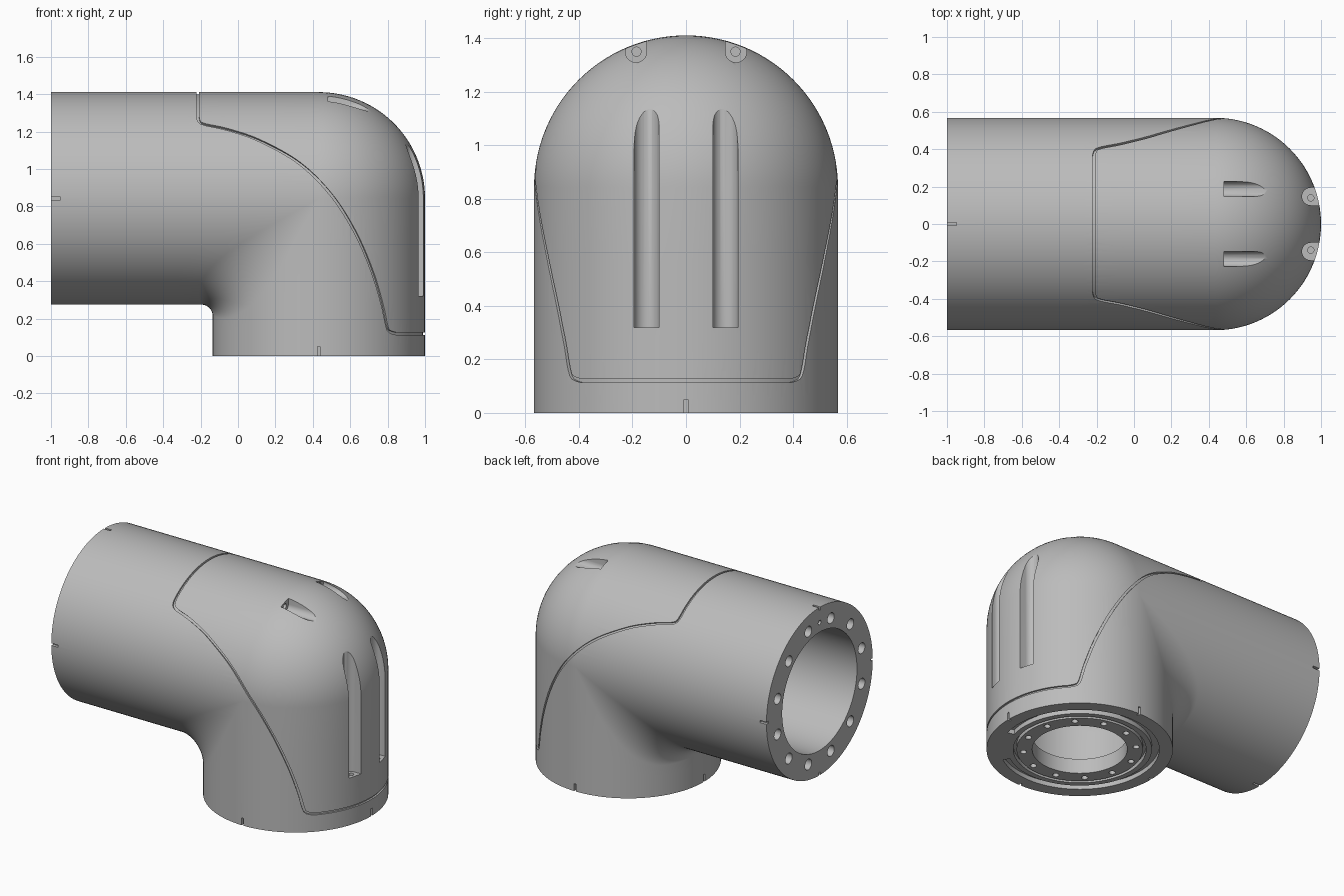
import bpy, bmesh
from math import sin, cos, pi, sqrt, acos, hypot, radians
from mathutils import Vector, Matrix

if "Cube" in bpy.data.objects:
    bpy.data.objects.remove(bpy.data.objects["Cube"])

R, CX, CZ = 0.568, 0.432, 0.843      # pipe radius and the point where both axes meet
X, Y, Z = Vector((1, 0, 0)), Vector((0, 1, 0)), Vector((0, 0, 1))

grey = bpy.data.materials.new("light_grey")
grey.use_nodes = True
grey.diffuse_color = (0.5, 0.5, 0.5, 1)
grey.node_tree.nodes["Principled BSDF"].inputs["Base Color"].default_value = (0.5, 0.5, 0.5, 1)


def make_object(name, bm):
    bmesh.ops.recalc_face_normals(bm, faces=bm.faces)
    mesh = bpy.data.meshes.new(name)
    bm.to_mesh(mesh)
    bm.free()
    mesh.materials.append(grey)
    obj = bpy.data.objects.new(name, mesh)
    bpy.context.collection.objects.link(obj)
    return obj


def loft(bm, rings, closed=False):
    """Skin a list of point rings, capping the ends unless closed."""
    rows = [[bm.verts.new(p) for p in ring] for ring in rings]
    n = len(rows[0])
    pairs = list(zip(rows, rows[1:])) + ([(rows[-1], rows[0])] if closed else [])
    for a, b in pairs:
        for i in range(n):
            j = (i + 1) % n
            bm.faces.new((a[i], a[j], b[j], b[i]))
    if not closed:
        bm.faces.new(rows[0])
        bm.faces.new(rows[-1])


def elbow_point(r, angle, t, fillet):
    """Point on the bend: ball-shaped outside, filleted inside."""
    c, s, phi = cos(angle), sin(angle), t * pi / 2
    if c >= 0:
        return Vector((r * c * sin(phi), r * s, r * c * cos(phi)))
    c = -c
    f = fillet + 0.45 * s * s
    centre = Vector((-(r + f) * c, (r + f) * s, -(r + f) * c))
    d = Vector((0, -s, c)) * cos(phi) + Vector((c, -s, 0)) * sin(phi)
    return centre + d.normalized() * f


def elbow(name, r, x_end, z_end, sides=112, bends=28):
    angles = [2 * pi * i / sides for i in range(sides)]
    first = [elbow_point(r, a, 0, 0.06) for a in angles]
    last = [elbow_point(r, a, 1, 0.06) for a in angles]
    rings = []
    for k in range(6):                # horizontal pipe
        rings.append([Vector((x_end - CX, p.y, p.z)).lerp(p, k / 6) for p in first])
    for k in range(bends + 1):        # bend
        rings.append([elbow_point(r, a, k / bends, 0.06) for a in angles])
    for k in range(1, 4):             # vertical pipe
        rings.append([p.lerp(Vector((p.x, p.y, z_end - CZ)), k / 3) for p in last])
    bm = bmesh.new()
    loft(bm, rings)
    bmesh.ops.translate(bm, verts=bm.verts, vec=(CX, 0, CZ))
    bmesh.ops.remove_doubles(bm, verts=bm.verts, dist=0.00005)
    return make_object(name, bm)


def cylinder(bm, start, axis, r, length, sides=24):
    turn = axis.to_track_quat('Z', 'Y').to_matrix().to_4x4()
    place = Matrix.Translation(Vector(start) + axis * length / 2) @ turn
    bmesh.ops.create_cone(bm, cap_ends=True, segments=sides, radius1=r,
                          radius2=r, depth=length, matrix=place)


def box(bm, centre, size):
    bmesh.ops.create_cube(bm, size=1, matrix=Matrix.Translation(centre) @ Matrix.Diagonal((*size, 1)))


def channel(bm, start, axis, out, r, length):
    """Round-bottomed slot running along axis and open towards out."""
    profile = [out * 0.25 + Y * r]
    profile += [Y * r * cos(pi * i / 16) - out * r * sin(pi * i / 16) for i in range(17)]
    profile.append(out * 0.25 - Y * r)
    start = Vector(start)
    loft(bm, [[start + p for p in profile], [start + p + axis * length for p in profile]])


def ring_groove(bm, r0, r1, depth, start=0, sweep=2 * pi):
    closed = sweep > 6.28
    steps = 72
    rings = []
    for i in range(steps if closed else steps + 1):
        a = start + sweep * i / steps
        rings.append([(CX + r * cos(a), r * sin(a), z) for r, z in
                      ((r0, -0.05), (r1, -0.05), (r1, depth), (r0, depth))])
    loft(bm, rings, closed)


def cut(target, cutter):
    mod = target.modifiers.new(cutter.name, 'BOOLEAN')
    mod.operation, mod.solver, mod.object = 'DIFFERENCE', 'EXACT', cutter
    bpy.context.view_layer.objects.active = target
    bpy.ops.object.modifier_apply(modifier=mod.name)
    bpy.data.objects.remove(cutter)


def cut_with(target, name, build):
    bm = bmesh.new()
    build(bm)
    cut(target, make_object(name, bm))


# Outer shell, hollow inside
housing = elbow("elbow_housing", R, -1, 0)
cut(housing, elbow("cavity", 0.40, -1.1, 0.10, 96, 20))
cut_with(housing, "bottom_bore", lambda bm: cylinder(bm, (CX, 0, -0.1), Z, 0.29, 0.3, 72))


# Bolt circles on both flanges
def bolt_holes(bm):
    for i in range(12):
        a = radians(15 + 30 * i)
        cylinder(bm, (-1.05, 0.465 * cos(a), CZ + 0.465 * sin(a)), X, 0.036, 0.2)
        cylinder(bm, (CX + 0.345 * cos(a), 0.345 * sin(a), -0.05), Z, 0.02, 0.11, 16)
    cylinder(bm, (-1.05, 0, CZ + 0.465), X, 0.015, 0.1, 16)


# Seal grooves on the bottom flange
def seal_grooves(bm):
    ring_groove(bm, 0.385, 0.405, 0.03)
    ring_groove(bm, 0.44, 0.485, 0.03, radians(-15), radians(320))


# Screw access slots on the back of the bend and on its top
def slots(bm):
    for side in (-1, 1):
        channel(bm, (0.945, side * 0.147, 0.32), Z, X, 0.047, 0.95)
        channel(bm, (0.48, side * 0.187, 1.35), X, Z, 0.04, 0.4)


def screw_holes(bm):
    for side in (-1, 1):
        cylinder(bm, (0.945, side * 0.14, 0.22), Z, 0.017, 0.14)
        cylinder(bm, (0.38, side * 0.185, 1.35), X, 0.017, 0.14)


# Alignment notches at quarter turns of both rims
def notches(bm):
    for s in (-1, 1):
        box(bm, (CX, s * R, 0), (0.015, 0.04, 0.1))
        box(bm, (CX + s * R, 0, 0), (0.04, 0.015, 0.1))
        box(bm, (-1, s * R, CZ), (0.1, 0.04, 0.015))
        box(bm, (-1, 0, CZ + s * R), (0.1, 0.015, 0.04))


for name, build in (("bolt_holes", bolt_holes), ("seal_grooves", seal_grooves), ("slots", slots),
                    ("screw_holes", screw_holes), ("notches", notches)):
    cut_with(housing, name, build)


# Seam around the cover, traced on the side profile and laid on the shell
def on_shell(x, z):
    u, w = x - CX, z - CZ
    d = hypot(max(u, 0), max(w, 0))
    return Vector((x, sqrt(max(R * R - d * d, 0)), z))


def smooth_path(pts, steps=6):
    pts = [Vector(p) for p in pts]
    ext = [2 * pts[0] - pts[1]] + pts + [2 * pts[-1] - pts[-2]]
    out = []
    for a, b, c, d in zip(ext, ext[1:], ext[2:], ext[3:]):
        n = max(2, int((c - b).length / 0.025))
        for i in range(n):
            t = i / n
            out.append(0.5 * (2 * b + (c - a) * t + (2 * a - 5 * b + 4 * c - d) * t ** 2
                              + (3 * b - a - 3 * c + d) * t ** 3))
    return out + [pts[-1]]


seam_side = [(-0.215, 1.285), (-0.208, 1.255), (-0.175, 1.238), (-0.05, 1.21), (0.12, 1.15),
             (0.33, 1.03), (0.5, 0.86), (0.625, 0.665), (0.715, 0.46), (0.77, 0.28),
             (0.795, 0.165), (0.81, 0.132), (0.845, 0.12)]
top_turn = acos((seam_side[0][1] - CZ) / R)
low_turn = acos((seam_side[-1][0] - CX) / R)
half = [Vector((-0.215, R * sin(top_turn * i / 20), CZ + R * cos(top_turn * i / 20))) for i in range(20)]
half += [on_shell(*p) for p in smooth_path(seam_side)]
half += [Vector((CX + R * cos(low_turn * i / 20), R * sin(low_turn * i / 20), 0.12))
         for i in range(19, -1, -1)]
loop = half + [Vector((p.x, -p.y, p.z)) for p in half[-2:0:-1]]


def seam(bm):
    rings = []
    for i, p in enumerate(loop):
        along = (loop[(i + 1) % len(loop)] - loop[i - 1]).normalized()
        u, w = p.x - CX, p.z - CZ
        normal = Vector((max(u, 0), p.y, max(w, 0))).normalized()
        across = along.cross(normal).normalized()
        rings.append([p + across * a * 0.007 + normal * b * 0.012
                      for a, b in ((-1, -1), (1, -1), (1, 1), (-1, 1))])
    loft(bm, rings, True)


cut_with(housing, "cover_seam", seam)

# Smooth shading with crisp edges
bpy.ops.object.select_all(action='DESELECT')
housing.select_set(True)
bpy.context.view_layer.objects.active = housing
bpy.ops.object.shade_smooth_by_angle(angle=radians(30))
